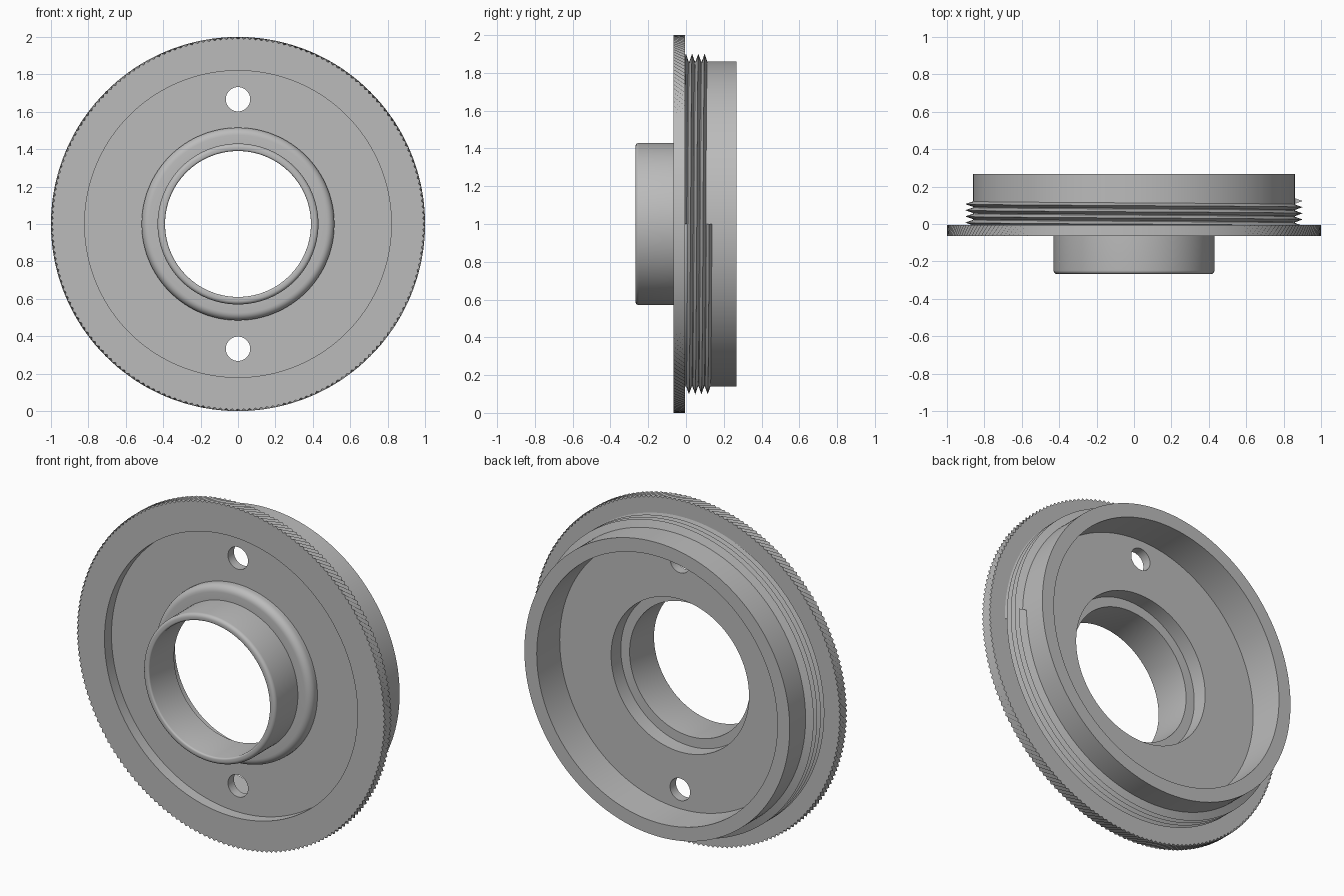
import bpy, bmesh
from math import sin, cos, pi, radians

cube = bpy.data.objects.get("Cube")
if cube:
    bpy.data.objects.remove(cube, do_unlink=True)

# One plain metal grey
GREY = (0.5, 0.5, 0.5, 1)
metal = bpy.data.materials.new("metal grey")
metal.use_nodes = True
metal.diffuse_color = GREY
metal.node_tree.nodes["Principled BSDF"].inputs["Base Color"].default_value = GREY


def ring_point(r, y, a):
    """Point on a circle around the y axis, centred one unit up."""
    return (r * cos(a), y, 1 + r * sin(a))


def finish(name, bm):
    bmesh.ops.recalc_face_normals(bm, faces=bm.faces)
    mesh = bpy.data.meshes.new(name)
    bm.to_mesh(mesh)
    bm.free()
    mesh.materials.append(metal)
    obj = bpy.data.objects.new(name, mesh)
    bpy.context.collection.objects.link(obj)
    return obj


def activate(obj):
    bpy.ops.object.select_all(action='DESELECT')
    obj.select_set(True)
    bpy.context.view_layer.objects.active = obj


def smooth(obj):
    activate(obj)
    bpy.ops.object.shade_smooth_by_angle(angle=radians(30))


def skin(bm, loops, closed):
    """Join neighbouring cross-section loops with quads."""
    n = len(loops[0])
    for i in range(len(loops) if closed else len(loops) - 1):
        a, b = loops[i], loops[(i + 1) % len(loops)]
        for j in range(n):
            k = (j + 1) % n
            bm.faces.new((a[j], a[k], b[k], b[j]))


def lathe(name, section, segments):
    """Revolve a closed section; section(i) gives (radius, y) points."""
    bm = bmesh.new()
    loops = [[bm.verts.new(ring_point(r, y, 2 * pi * i / segments))
              for r, y in section(i)] for i in range(segments)]
    skin(bm, loops, True)
    return finish(name, bm)


def arc(r, y, size, start, end, steps=6):
    angles = [radians(start + (end - start) * i / steps) for i in range(steps + 1)]
    return [(r + size * cos(a), y + size * sin(a)) for a in angles]


# Body: skirt, web, rounded boss and front tube
FRONT, BACK = -0.268, 0.268
body_section = (
    [(0.84, 0), (0.84, -0.03), (0.86, -0.03), (0.86, BACK), (0.78, BACK),
     (0.78, 0.055), (0.447, 0.055), (0.447, -0.035), (0.39, -0.035)]
    + arc(0.4, FRONT + 0.01, 0.01, 180, 270, 4)
    + arc(0.41, FRONT + 0.02, 0.02, 270, 360)
    + [(0.43, -0.06)]
    + arc(0.475, -0.02, 0.04, 270, 360)
    + [(0.515, 0)])
body = lathe("body", lambda i: body_section, 192)

# Two pin holes through the web
for side in (-1, 1):
    bpy.ops.mesh.primitive_cylinder_add(
        vertices=48, radius=0.065, depth=0.4,
        location=(0, 0, 1 + side * 0.667), rotation=(pi / 2, 0, 0))
    cutter = bpy.context.object
    cutter.name = "pin_hole_cutter"
    cutter.hide_render = True
    activate(body)
    cut = body.modifiers.new("pin_hole", 'BOOLEAN')
    cut.operation = 'DIFFERENCE'
    cut.solver = 'EXACT'
    cut.object = cutter
    bpy.ops.object.modifier_apply(modifier=cut.name)
    bpy.data.objects.remove(cutter, do_unlink=True)
smooth(body)

# Flange with a diamond-knurled rim
ROWS = 4


def flange_section(i):
    rim = [(1.0 if (i + k) % 2 else 0.988, -0.065 + 0.06 * k / ROWS)
           for k in range(ROWS + 1)]
    return ([(0.82, 0.01), (0.82, -0.065), (0.98, -0.065)] + rim
            + [(0.98, -0.005), (0.85, -0.005), (0.85, 0.01)])


smooth(lathe("knurled_flange", flange_section, 400))

# Screw thread: a V ridge swept along a helix
TURNS, STEPS, PITCH = 4, 144, 0.033
bm = bmesh.new()
loops = []
for i in range(TURNS * STEPS + 1):
    a = 2 * pi * i / STEPS
    y = -0.009 + PITCH * i / STEPS
    loops.append([bm.verts.new(ring_point(r, y + dy, a)) for r, dy in
                  ((0.855, -PITCH / 2), (0.902, 0), (0.855, PITCH / 2))])
skin(bm, loops, False)
for end in (loops[0], loops[-1]):
    bm.faces.new(end)
smooth(finish("screw_thread", bm))
